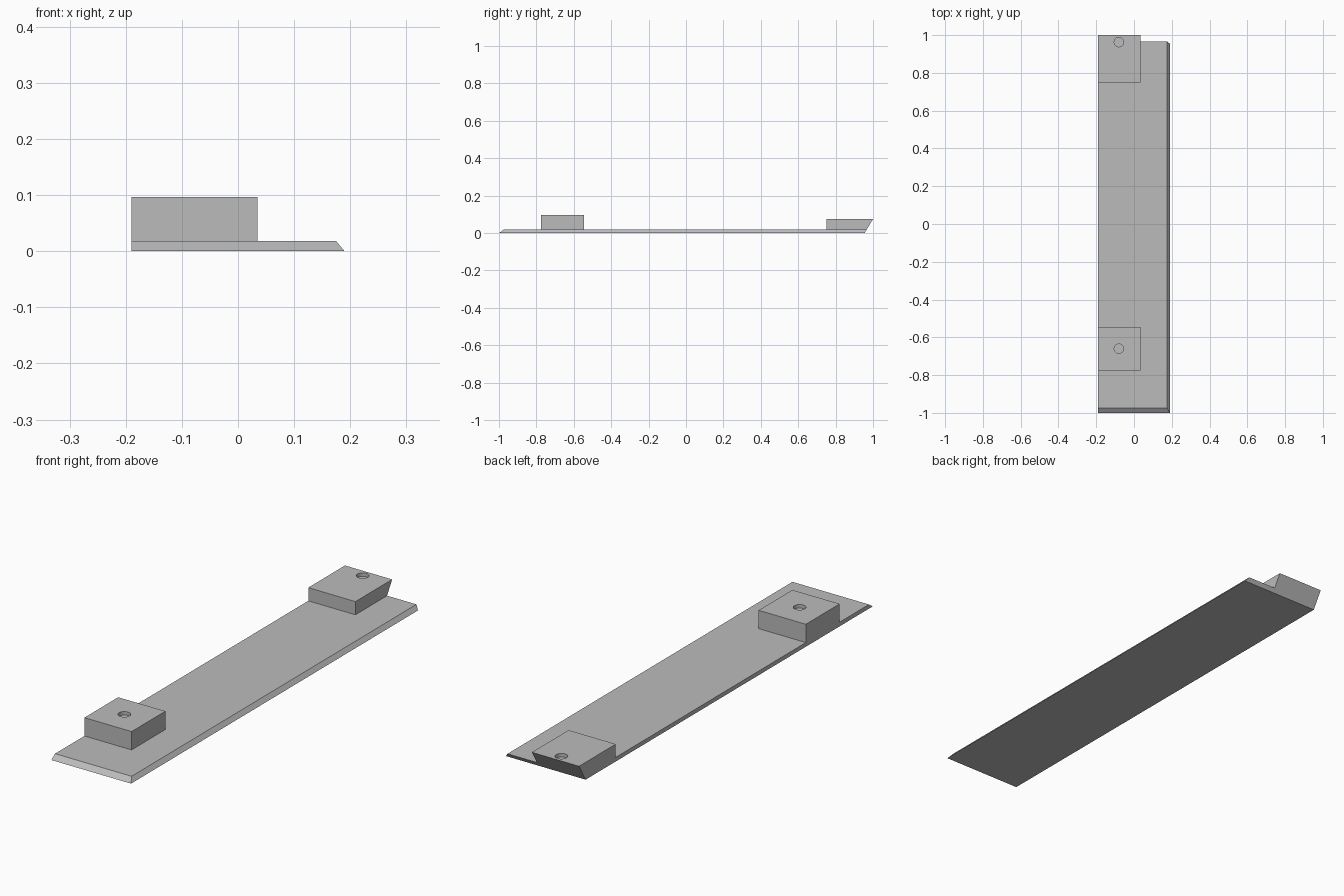
import bpy
import bmesh

cube = bpy.data.objects.get("Cube")
if cube:
    bpy.data.objects.remove(cube, do_unlink=True)

grey = bpy.data.materials.new("plain grey")
grey.use_nodes = True
COLOUR = (0.5, 0.5, 0.5, 1)
grey.diffuse_color = COLOUR
grey.node_tree.nodes["Principled BSDF"].inputs["Base Color"].default_value = COLOUR

LEFT, PLATE_TOP = -0.19, 0.018
BACK_FOOT, BACK_LEAN = 0.955, 0.6     # back edge leans outward with height


def back_y(z):
    return BACK_FOOT + BACK_LEAN * z


def add_prism(name, z0, z1, low, high):
    """Solid between two rectangles, each given as x0, x1, y0, y1."""
    bm = bmesh.new()
    for z, (x0, x1, y0, y1) in ((z0, low), (z1, high)):
        for x, y in ((x0, y0), (x1, y0), (x1, y1), (x0, y1)):
            bm.verts.new((x, y, z))
    v = list(bm.verts)
    bm.faces.new(v[:4])
    bm.faces.new(v[4:])
    for i in range(4):
        j = (i + 1) % 4
        bm.faces.new((v[i], v[j], v[j + 4], v[i + 4]))
    bmesh.ops.recalc_face_normals(bm, faces=bm.faces)
    mesh = bpy.data.meshes.new(name)
    bm.to_mesh(mesh)
    bm.free()
    mesh.materials.append(grey)
    obj = bpy.data.objects.new(name, mesh)
    bpy.context.collection.objects.link(obj)
    return obj


def drill(obj, x, y, top, depth, radius=0.025):
    """Sink a shallow round socket into the top of a block."""
    bpy.ops.mesh.primitive_cylinder_add(vertices=32, radius=radius,
                                        depth=depth * 2, location=(x, y, top))
    cutter = bpy.context.object
    cutter.hide_render = True
    cutter.data.materials.append(grey)
    mod = obj.modifiers.new("socket", "BOOLEAN")
    mod.operation, mod.solver, mod.object = "DIFFERENCE", "EXACT", cutter
    bpy.context.view_layer.objects.active = obj
    bpy.ops.object.modifier_apply(modifier=mod.name)
    bpy.data.objects.remove(cutter, do_unlink=True)


# Long plate, bevelled along the front and one long side
add_prism("base_plate", 0, PLATE_TOP,
          (LEFT, 0.19, -1, BACK_FOOT),
          (LEFT, 0.175, -0.975, back_y(PLATE_TOP)))

# Upright block near the front
rect = (LEFT, 0.035, -0.775, -0.545)
front_block = add_prism("front_block", PLATE_TOP, 0.097, rect, rect)
drill(front_block, -0.08, -0.66, 0.097, 0.015)

# Block at the back, its end face continuing the lean of the plate
back_block = add_prism("back_block", PLATE_TOP, 0.075,
                       (LEFT, 0.035, 0.75, back_y(PLATE_TOP)),
                       (LEFT, 0.035, 0.75, back_y(0.075)))
drill(back_block, -0.08, 0.963, 0.075, 0.015)

for obj in (front_block, back_block):
    bpy.ops.object.select_all(action="DESELECT")
    obj.select_set(True)
    bpy.context.view_layer.objects.active = obj
    bpy.ops.object.shade_smooth_by_angle()
